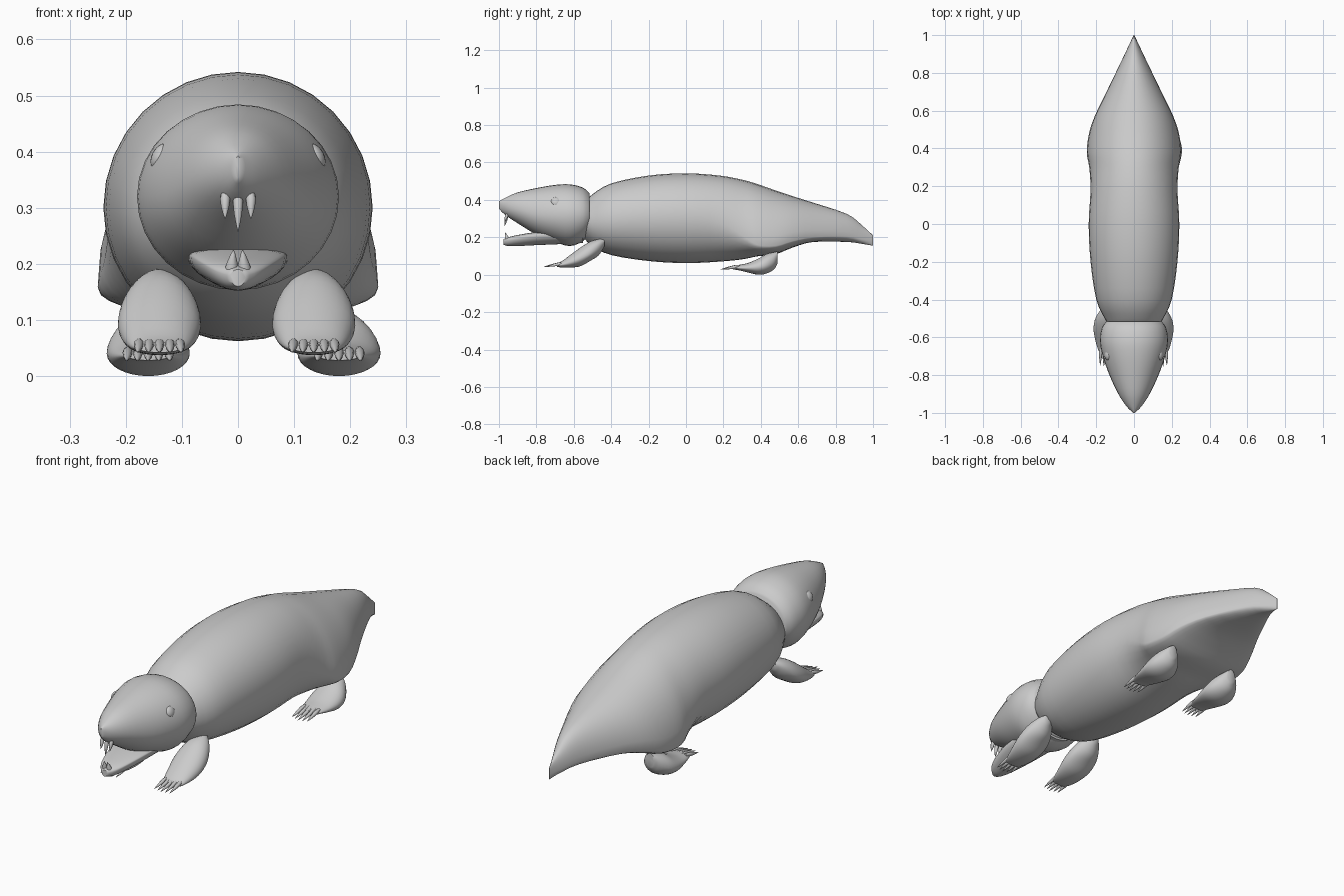
import bpy, bmesh, math
from mathutils import Vector

if "Cube" in bpy.data.objects:
    bpy.data.objects.remove(bpy.data.objects["Cube"])


def spline(rows, steps):
    """Catmull-Rom refinement of a list of section tuples."""
    out = []
    for i in range(len(rows) - 1):
        p0, p1 = rows[max(i - 1, 0)], rows[i]
        p2, p3 = rows[i + 1], rows[min(i + 2, len(rows) - 1)]
        for s in range(steps):
            t = s / steps
            out.append([0.5 * (2 * b + (c - a) * t + (2 * a - 5 * b + 4 * c - d) * t * t
                               + (3 * b - a - 3 * c + d) * t ** 3)
                        for a, b, c, d in zip(p0, p1, p2, p3)])
    out.append(list(rows[-1]))
    return out


def finish(name, bm, angle=50):
    bmesh.ops.recalc_face_normals(bm, faces=bm.faces[:])
    me = bpy.data.meshes.new(name)
    bm.to_mesh(me)
    bm.free()
    ob = bpy.data.objects.new(name, me)
    bpy.context.collection.objects.link(ob)
    bpy.ops.object.select_all(action='DESELECT')
    bpy.context.view_layer.objects.active = ob
    ob.select_set(True)
    bpy.ops.object.shade_smooth_by_angle(angle=math.radians(angle))
    return ob


def loft(name, rows, x0=0.0, steps=3, sides=32):
    """Sections: y, half width, height of widest point, top, bottom."""
    bm = bmesh.new()
    rings = []
    for y, w, zm, top, bot in spline(rows, steps):
        ring = []
        for i in range(sides):
            a = 2 * math.pi * i / sides
            s = math.sin(a)
            z = zm + s * ((top - zm) if s > 0 else (zm - bot))
            ring.append(bm.verts.new((x0 + max(w, 0.001) * math.cos(a), y, z)))
        rings.append(ring)
    for r, q in zip(rings, rings[1:]):
        for i in range(sides):
            j = (i + 1) % sides
            bm.faces.new((r[i], r[j], q[j], q[i]))
    bm.faces.new(rings[0])
    bm.faces.new(rings[-1])
    return finish(name, bm)


def spike(name, base, tip, r, rx=1.0):
    """Slightly bulged tooth or claw from base to tip."""
    bm = bmesh.new()
    base, tip = Vector(base), Vector(tip)
    axis = (tip - base).normalized()
    side = Vector((1, 0, 0))
    up = axis.cross(side).normalized()
    rings = []
    for t, k in ((0, .7), (.25, 1), (.55, .8), (.85, .35), (1, .05)):
        c = base.lerp(tip, t)
        rings.append([bm.verts.new(c + r * k * (side * rx * math.cos(a) + up * math.sin(a)))
                      for a in [math.pi * i / 5 for i in range(10)]])
    for p, q in zip(rings, rings[1:]):
        for i in range(10):
            j = (i + 1) % 10
            bm.faces.new((p[i], p[j], q[j], q[i]))
    bm.faces.new(rings[0])
    bm.faces.new(rings[-1])
    return finish(name, bm)


# Body: round barrel that widens low at the hips and tapers to a vertical tail edge
loft("body", [
    (-0.54, .13, .29, .39, .19),
    (-0.50, .155, .28, .43, .15),
    (-0.40, .20, .29, .488, .105),
    (-0.20, .23, .30, .53, .073),
    (0.00, .24, .30, .542, .062),
    (0.18, .23, .28, .53, .070),
    (0.30, .237, .21, .508, .082),
    (0.38, .25, .16, .485, .098),
    (0.48, .238, .155, .45, .11),
    (0.57, .208, .18, .42, .145),
    (0.68, .155, .20, .385, .175),
    (0.86, .068, .205, .325, .175),
    (0.94, .03, .19, .265, .165),
    (1.00, .002, .18, .21, .155)])

# Head with a tapering upper snout
loft("head", [
    (-0.515, .145, .32, .435, .22),
    (-0.55, .17, .32, .465, .18),
    (-0.62, .18, .32, .483, .153),
    (-0.70, .165, .32, .48, .175),
    (-0.80, .13, .325, .463, .215),
    (-0.90, .083, .35, .44, .275),
    (-0.965, .04, .365, .412, .318),
    (-1.00, .004, .375, .392, .352)])

# Lower jaw: shallow boat shape
loft("lower_jaw", [
    (-0.55, .09, .215, .24, .17),
    (-0.68, .09, .215, .235, .163),
    (-0.80, .083, .212, .228, .158),
    (-0.90, .06, .198, .212, .153),
    (-0.95, .038, .186, .20, .153),
    (-0.975, .014, .178, .19, .16)])

# Teeth
for n, (x, tip) in enumerate(((-.023, .28), (0, .258), (.023, .28))):
    spike(f"upper_tooth_{n + 1}", (x, -0.955, .328), (x, -0.97, tip), .009)
for s in (-1, 1):
    spike(f"lower_tooth_{'left' if s < 0 else 'right'}",
          (s * .014, -0.95, .168), (s * .008, -0.966, .225), .013)

# Eyes
for s in (-1, 1):
    bpy.ops.mesh.primitive_uv_sphere_add(segments=20, ring_count=12, radius=1,
                                         location=(s * .137, -0.695, .39),
                                         rotation=(0, -s * .45, 0))
    eye = bpy.context.object
    eye.name = f"eye_{'left' if s < 0 else 'right'}"
    eye.scale = (.017, .027, .026)
    bpy.ops.object.shade_smooth()

# Paddle feet, each with five claws
FRONT = [(-0.435, .015, .175, .19, .155),
         (-0.465, .045, .15, .19, .105),
         (-0.51, .068, .115, .178, .075),
         (-0.56, .074, .09, .148, .047),
         (-0.61, .066, .068, .112, .038),
         (-0.66, .052, .054, .075, .038),
         (-0.69, .038, .05, .06, .042)]
REAR = [(0.49, .02, .095, .125, .06),
        (0.47, .045, .07, .12, .028),
        (0.43, .068, .05, .11, .006),
        (0.385, .074, .04, .085, .0),
        (0.33, .064, .036, .062, .012),
        (0.28, .05, .036, .052, .024),
        (0.25, .038, .036, .046, .028)]
for name, rows, x, z in (("front_foot_left", FRONT, -.14, .06), ("front_foot_right", FRONT, .135, .06),
                         ("rear_foot_left", REAR, -.16, .045), ("rear_foot_right", REAR, .18, .045)):
    loft(name, rows, x0=x)
    y = rows[-1][0]
    for i in range(5):
        d = (i - 2) * .018
        reach = .07 - .006 * abs(i - 2)
        spike(f"{name}_claw_{i + 1}", (x + d, y + .035, z + .002),
              (x + d * 1.08, y - reach, z - .018), .009)
